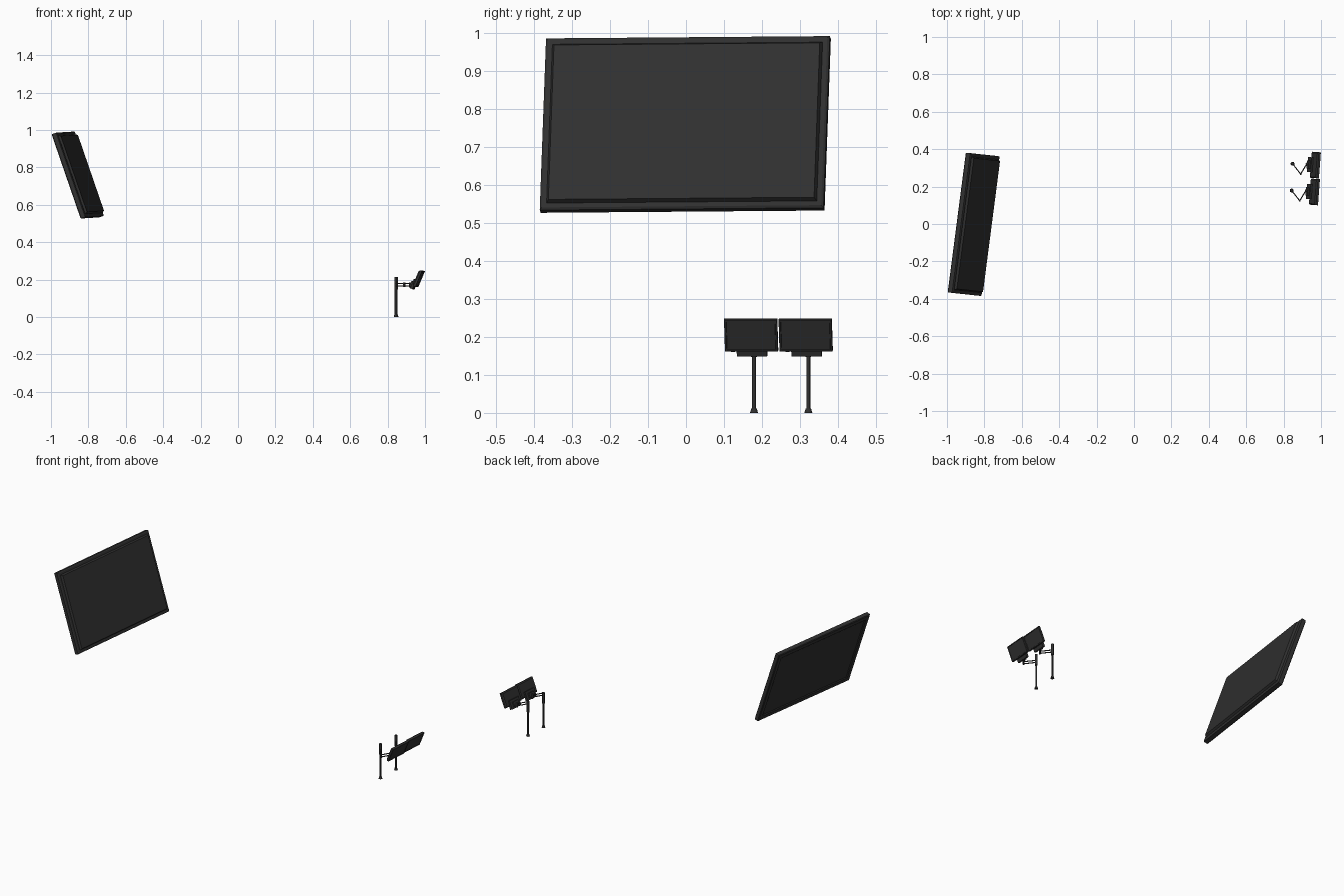
import bpy, bmesh, math
from mathutils import Vector, Matrix

if "Cube" in bpy.data.objects:
    bpy.data.objects.remove(bpy.data.objects["Cube"])

mat = bpy.data.materials.new("dark_plastic")
mat.diffuse_color = (0.03, 0.03, 0.03, 1)
mat.use_nodes = True
mat.node_tree.nodes["Principled BSDF"].inputs["Base Color"].default_value = mat.diffuse_color


def frame(centre, u, v):
    """Local axes: x along the width, y up the panel, z out of its back."""
    u = Vector(u).normalized()
    v = Vector(v)
    v = (v - u * v.dot(u)).normalized()
    m = Matrix((u, v, u.cross(v))).transposed().to_4x4()
    m.translation = centre
    return m


def finish(name, bm, m=Matrix()):
    bmesh.ops.recalc_face_normals(bm, faces=bm.faces)
    me = bpy.data.meshes.new(name)
    bm.to_mesh(me)
    bm.free()
    me.materials.append(mat)
    ob = bpy.data.objects.new(name, me)
    ob.matrix_world = m
    bpy.context.collection.objects.link(ob)
    return ob


def loft(name, w, h, rings, m):
    """Stack of rectangles, each (inset, depth), closed at both ends."""
    bm = bmesh.new()
    loops = []
    for inset, t in rings:
        x, y = w / 2 - inset, h / 2 - inset
        loops.append([bm.verts.new(p) for p in ((-x, -y, t), (x, -y, t), (x, y, t), (-x, y, t))])
    for a, b in zip(loops, loops[1:]):
        for i in range(4):
            j = (i + 1) % 4
            bm.faces.new((a[i], a[j], b[j], b[i]))
    bm.faces.new(loops[0])
    bm.faces.new(loops[-1])
    return finish(name, bm, m)


def box(name, lo, hi, m):
    bm = bmesh.new()
    bmesh.ops.create_cube(bm, size=1)
    lo, hi = Vector(lo), Vector(hi)
    for vert in bm.verts:
        vert.co = (lo + hi) / 2 + vert.co * (hi - lo)
    return finish(name, bm, m)


def rod(name, a, b, r1, r2=None, sides=16):
    a, b = Vector(a), Vector(b)
    bm = bmesh.new()
    bmesh.ops.create_cone(bm, cap_ends=True, segments=sides, radius1=r1,
                          radius2=r1 if r2 is None else r2, depth=(b - a).length)
    rot = (b - a).to_track_quat('Z', 'Y').to_matrix().to_4x4()
    for f in bm.faces:
        f.smooth = len(f.verts) == 4
    for e in bm.edges:
        e.smooth = all(len(f.verts) == 4 for f in e.link_faces)
    return finish(name, bm, Matrix.Translation((a + b) / 2) @ rot)


# Large tilted television
tv = frame((-0.871, 0.0, 0.754), (0.097, 0.747, 0.006), (-0.156, 0.014, 0.452))
loft("television_body", 0.753, 0.478,
     [(.034, .006), (.028, 0), (.004, 0), (0, .004), (0, .026), (.006, .03),
      (.018, .03), (.024, .042)], tv)
box("television_screen", (-.342, -.205, .004), (.342, .205, .007), tv)

# Two small monitors, each on a post with a folding arm
for side, c, post in (("left", (.972, .171, .2025), (.843, .179)),
                      ("right", (.977, .3145, .2025), (.848, .322))):
    m = frame(c, (-.075, -1, 0), (.385, -.027, .92))
    loft(side + "_monitor_body", .14, .09,
         [(.006, .002), (.005, 0), (.001, 0), (0, .001), (0, .012), (.006, .018)], m)
    box(side + "_monitor_screen", (-.064, -.039, .001), (.064, .039, .003), m)
    # Bracket and hinge at the bottom of the back
    box(side + "_bracket", (-.04, -.064, .012), (.04, -.012, .027), m)
    box(side + "_bracket_block", (-.022, -.054, .026), (.022, -.026, .036), m)
    px, py = post
    # Post, foot and collar
    rod(side + "_foot", (px, py, 0), (px, py, .012), .0105, .007)
    rod(side + "_post", (px, py, .01), (px, py, .2), .005)
    rod(side + "_collar", (px, py, .147), (px, py, .214), .0075)
    # Arm: paired rods from post to elbow to hinge
    ex, ey = px + .043, py - .055
    hx, hy = px + .076, py
    for i, z in enumerate((.165, .178)):
        rod(f"{side}_lower_arm_{i}", (px, py, z), (ex, ey, z), .003, sides=10)
        rod(f"{side}_upper_arm_{i}", (ex, ey, z), (hx, hy, z), .003, sides=10)
    rod(side + "_elbow", (ex, ey, .16), (ex, ey, .183), .005)
    rod(side + "_hinge", (hx, hy, .157), (hx, hy, .184), .006)
    rod(side + "_hinge_pin", (hx, hy, .17), (hx + .02, hy, .165), .006)
